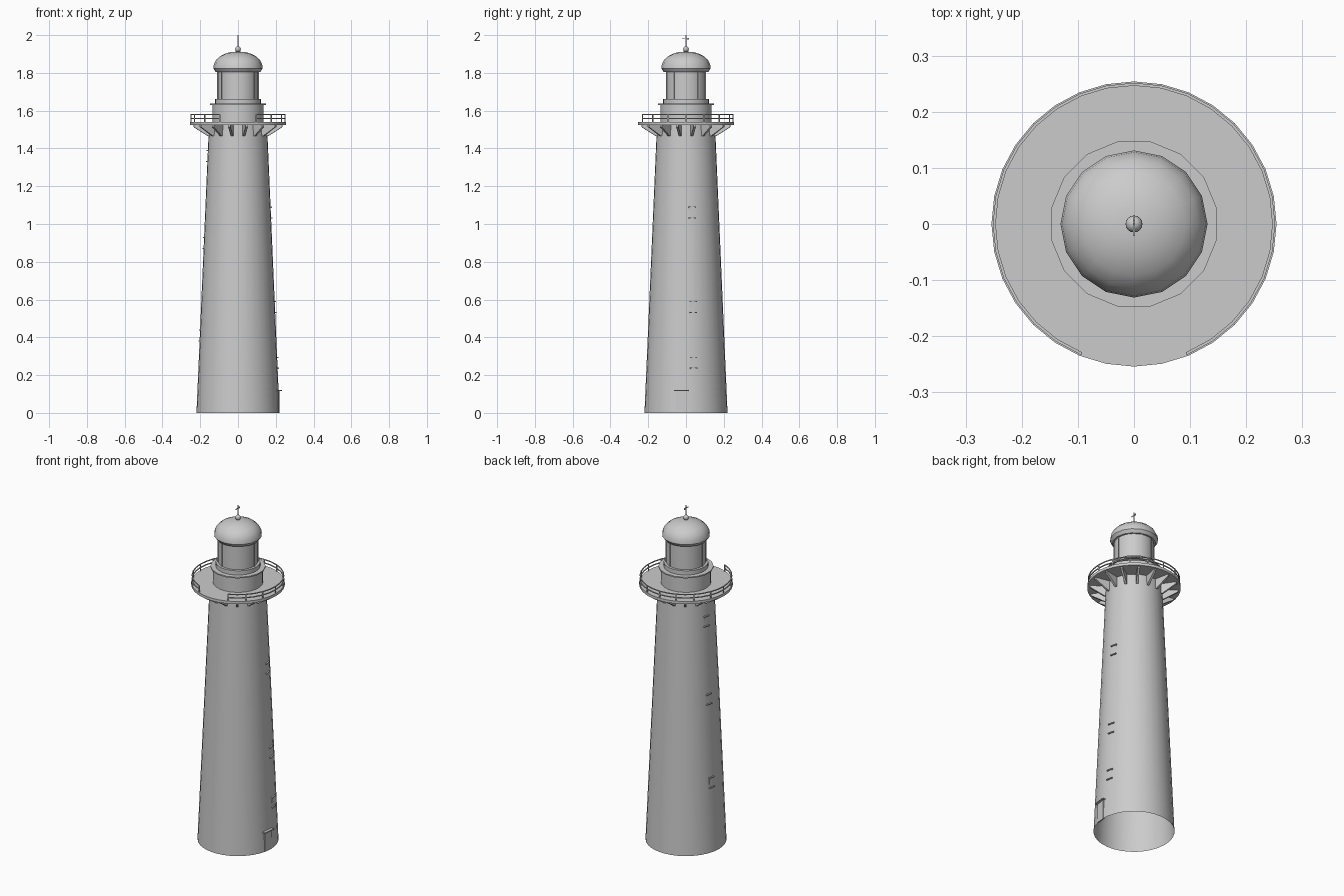
import bpy, bmesh, math
from mathutils import Matrix, Vector

if "Cube" in bpy.data.objects:
    bpy.data.objects.remove(bpy.data.objects["Cube"])

grey = bpy.data.materials.new("light_grey")
grey.diffuse_color = (0.6, 0.6, 0.6, 1)
grey.use_nodes = True
grey.node_tree.nodes["Principled BSDF"].inputs["Base Color"].default_value = grey.diffuse_color


def finish(name, bm, smooth=True, normals=True):
    if normals:
        bmesh.ops.recalc_face_normals(bm, faces=bm.faces)
    me = bpy.data.meshes.new(name)
    bm.to_mesh(me)
    bm.free()
    ob = bpy.data.objects.new(name, me)
    bpy.context.scene.collection.objects.link(ob)
    me.materials.append(grey)
    if smooth:
        bpy.ops.object.select_all(action='DESELECT')
        ob.select_set(True)
        bpy.context.view_layer.objects.active = ob
        bpy.ops.object.shade_smooth_by_angle(angle=math.radians(35))
    return ob


def lathe(name, profile, n, offset=0.0):
    """Revolve (radius, z) points, radius 0 closes to a pole."""
    bm = bmesh.new()
    rings = []
    for r, z in profile:
        if r == 0:
            rings.append([bm.verts.new((0, 0, z))] * n)
        else:
            rings.append([bm.verts.new((r * math.cos(offset + i * math.tau / n),
                                        r * math.sin(offset + i * math.tau / n), z)) for i in range(n)])
    for a, b in zip(rings, rings[1:]):
        for i in range(n):
            j = (i + 1) % n
            vs = list(dict.fromkeys((a[i], a[j], b[j], b[i])))
            bm.faces.new(vs)
    return finish(name, bm, normals=True)


def add_box(bm, size, center, angle=0.0):
    """Box placed at (radial, tangent, z), turned about the tower axis."""
    m = Matrix.Rotation(angle, 4, 'Z') @ Matrix.Translation(center) @ Matrix.Diagonal((*size, 1))
    bmesh.ops.create_cube(bm, size=1, matrix=m)


def tower_r(z):
    return 0.22 - 0.0435 * z


# Tower shell, open underneath
lathe("tower", [(0.22, 0), (tower_r(1.525), 1.525)], 32)

# Gallery deck
lathe("gallery_deck", [(0, 1.524), (0.254, 1.524), (0.254, 1.54), (0, 1.54)], 32)

# Triangular brackets under the deck
bm = bmesh.new()
for k in range(16):
    rot = Matrix.Rotation((k + 0.5) * math.tau / 16, 3, 'Z')
    tri = [(0.145, 1.465), (0.162, 1.465), (0.24, 1.514), (0.24, 1.526), (0.145, 1.526)]
    sides = [[bm.verts.new(rot @ Vector((r, t, z))) for r, z in tri] for t in (-0.006, 0.006)]
    bm.faces.new(sides[0])
    bm.faces.new(sides[1][::-1])
    for i in range(len(tri)):
        j = (i + 1) % len(tri)
        bm.faces.new((sides[0][i], sides[1][i], sides[1][j], sides[0][j]))
finish("deck_brackets", bm, smooth=False)

# Railing with a gap at the front: two rails and posts
bm = bmesh.new()
R, step = 0.249, math.tau / 32
start = -math.pi / 2 + 2 * step
for z in (1.559, 1.579):
    prev = None
    for i in range(29):
        a = start + i * step
        ring = [bm.verts.new(((R + dr) * math.cos(a), (R + dr) * math.sin(a), z + dz))
                for dr, dz in ((-.0025, -.0025), (.0025, -.0025), (.0025, .0025), (-.0025, .0025))]
        if prev:
            for q in range(4):
                bm.faces.new((prev[q], prev[(q + 1) % 4], ring[(q + 1) % 4], ring[q]))
        else:
            bm.faces.new(ring)
        prev = ring
    bm.faces.new(prev)
for i in range(0, 29, 2):
    add_box(bm, (0.005, 0.005, 0.041), (R, 0, 1.5595), start + i * step)
finish("railing", bm, smooth=False)

# Service room, ledge and lantern base
half = math.pi / 16
lathe("service_room", [(0.136, 1.54), (0.136, 1.632)], 32)
lathe("lantern_ledge", [(0, 1.63), (0.15, 1.63), (0.15, 1.637), (0, 1.637)], 16, half)
lathe("lantern_base", [(0.121, 1.637), (0.121, 1.662), (0, 1.662)], 32)

# Lantern glazing and its upright bars
lathe("lantern_glass", [(0.107, 1.662), (0.107, 1.815)], 30)
bm = bmesh.new()
for k in range(10):
    add_box(bm, (0.006, 0.005, 0.15), (0.108, 0, 1.737), k * math.tau / 10)
finish("lantern_bars", bm, smooth=False)

# Dome, finial ball and weather vane
lathe("dome", [(0, 1.805), (0.118, 1.805), (0.131, 1.823), (0.128, 1.845), (0.115, 1.87),
               (0.092, 1.89), (0.06, 1.905), (0.03, 1.911), (0, 1.913)], 16)
bm = bmesh.new()
bmesh.ops.create_uvsphere(bm, u_segments=16, v_segments=10, radius=0.015,
                          matrix=Matrix.Translation((0, 0, 1.926)))
finish("finial_ball", bm)
bm = bmesh.new()
add_box(bm, (0.004, 0.004, 0.065), (0, 0, 1.9675))
add_box(bm, (0.003, 0.036, 0.004), (0, -0.003, 1.981))
add_box(bm, (0.003, 0.010, 0.010), (0, 0.011, 1.981))
finish("weather_vane", bm, smooth=False)

# Windows: a flush pane with a sill and a lintel
bm = bmesh.new()
for deg, heights in ((11, (0.265, 0.56, 1.06)), (168, (0.41, 0.90, 1.36))):
    for z in heights:
        a = math.radians(deg)
        add_box(bm, (0.006, 0.03, 0.055), (tower_r(z) - 0.004, 0, z), a)
        for s in (-1, 1):
            add_box(bm, (0.014, 0.038, 0.006), (tower_r(z + s * 0.029), 0, z + s * 0.029), a)
finish("windows", bm, smooth=False)

# Door and its small canopy
bm = bmesh.new()
a = math.radians(-6.5)
add_box(bm, (0.008, 0.055, 0.114), (0.2145, 0, 0.058), a)
add_box(bm, (0.026, 0.074, 0.006), (0.217, 0, 0.118), a)
finish("door_and_canopy", bm, smooth=False)
